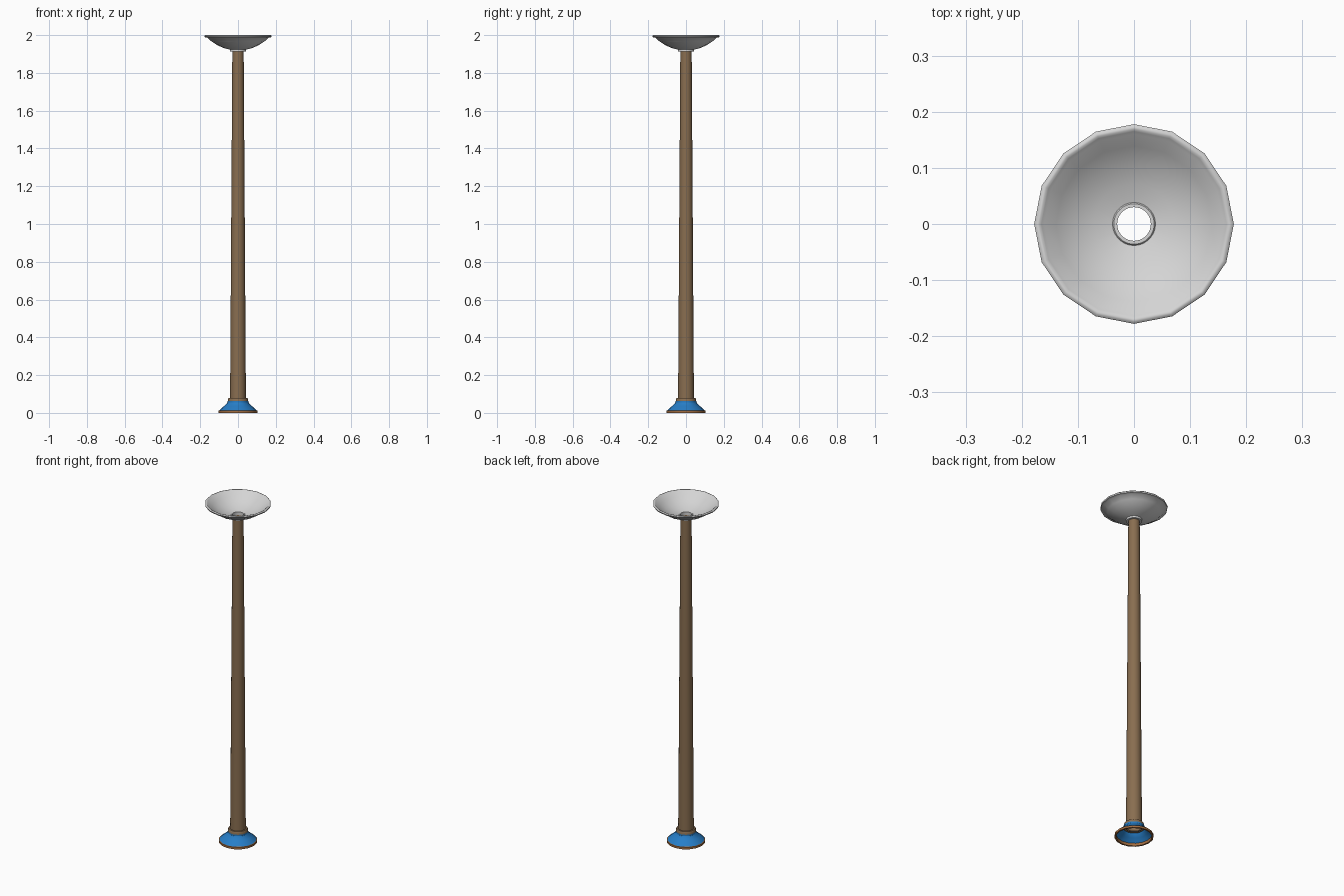
import bpy, bmesh, math

cube = bpy.data.objects.get("Cube")
if cube:
    bpy.data.objects.remove(cube)


def material(name, rgb):
    m = bpy.data.materials.new(name)
    m.use_nodes = True
    m.diffuse_color = (*rgb, 1)
    bsdf = m.node_tree.nodes["Principled BSDF"]
    bsdf.inputs["Base Color"].default_value = (*rgb, 1)
    return m


bronze = material("bronze_brown", (0.25, 0.155, 0.08))
copper = material("copper_trim", (0.36, 0.15, 0.05))
blue = material("blue_enamel", (0.02, 0.21, 0.58))
white = material("pale_glass", (0.66, 0.66, 0.66))


def lathe(name, profile, sides, mat, closed=False, angle=35):
    """Spin a (radius, height) profile around the z axis."""
    bm = bmesh.new()
    rings = [[bm.verts.new((r * math.cos(math.tau * i / sides),
                            r * math.sin(math.tau * i / sides), z))
              for i in range(sides)] for r, z in profile]
    pairs = list(zip(rings, rings[1:]))
    if closed:
        pairs.append((rings[-1], rings[0]))
    for a, b in pairs:
        for i in range(sides):
            j = (i + 1) % sides
            bm.faces.new((a[i], a[j], b[j], b[i]))
    if closed:
        bmesh.ops.recalc_face_normals(bm, faces=bm.faces)
    mesh = bpy.data.meshes.new(name)
    bm.to_mesh(mesh)
    bm.free()
    mesh.materials.append(mat)
    ob = bpy.data.objects.new(name, mesh)
    bpy.context.collection.objects.link(ob)
    bpy.ops.object.select_all(action="DESELECT")
    ob.select_set(True)
    bpy.context.view_layer.objects.active = ob
    bpy.ops.object.shade_smooth_by_angle(angle=math.radians(angle))
    return ob


# Tapered hollow pole
lathe("pole", [(0.042, 0.06), (0.03, 1.925)], 32, bronze)

# Flared base: copper foot ring, blue skirt, collar
lathe("foot_ring", [(0.094, 0), (0.103, 0), (0.103, 0.012), (0.094, 0.016)],
      16, copper, closed=True)
lathe("base_skirt", [(0.101, 0.012), (0.092, 0.021), (0.074, 0.036),
                     (0.062, 0.046), (0.056, 0.056), (0.042, 0.056)], 16, blue)
lathe("base_collar", [(0.042, 0.054), (0.054, 0.054), (0.054, 0.072),
                      (0.05, 0.08), (0.041, 0.08)], 32, bronze)
lathe("collar_band", [(0.0545, 0.056), (0.0545, 0.064)], 32, blue)

# Open bowl shade with a thick rim and a hole in the floor
outer = [(0.038, 1.922), (0.075, 1.931), (0.112, 1.948),
         (0.142, 1.968), (0.163, 1.987)]
rim = [(0.176, 1.989), (0.178, 1.996), (0.174, 2.0), (0.169, 2.0), (0.165, 1.996)]
inner = [(r - 0.003, z + 0.006) for r, z in reversed(outer)]
lathe("bowl_shade", outer + rim + inner, 16, white, closed=True, angle=50)

# Socket ring joining the pole and the bowl
lathe("bowl_socket", [(0.03, 1.912), (0.042, 1.912), (0.042, 1.924),
                      (0.036, 1.932), (0.03, 1.932)], 32, white, closed=True)
